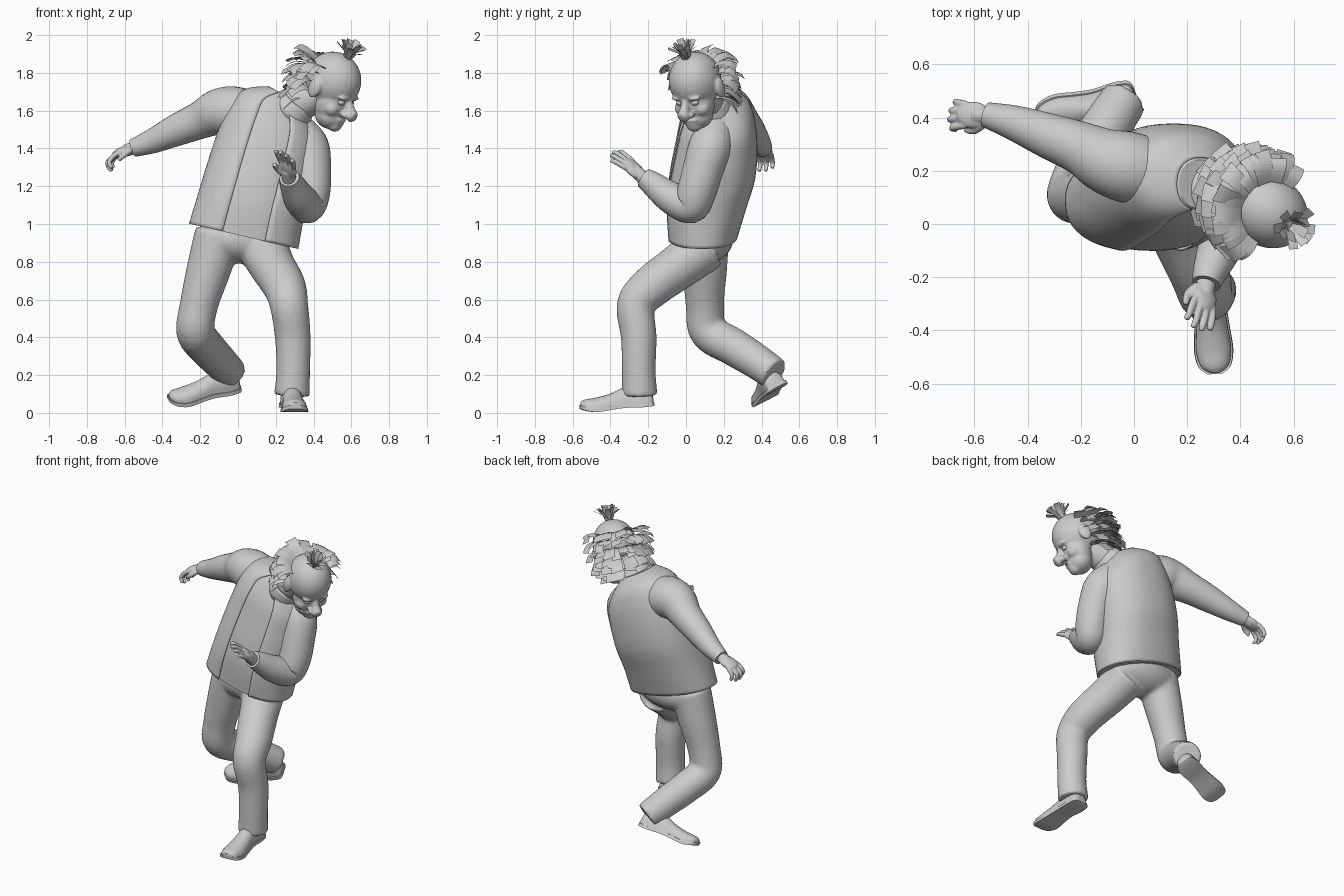
import bpy, bmesh, random
from math import sin, cos, radians, pi
from mathutils import Vector as V, Matrix

if "Cube" in bpy.data.objects:
    bpy.data.objects.remove(bpy.data.objects["Cube"])

random.seed(4)
I = Matrix.Identity(4)


def finish(name, bm):
    bmesh.ops.recalc_face_normals(bm, faces=bm.faces)
    for f in bm.faces:
        f.smooth = True
    me = bpy.data.meshes.new(name)
    bm.to_mesh(me)
    bm.free()
    ob = bpy.data.objects.new(name, me)
    bpy.context.collection.objects.link(ob)
    return ob


def spline(pts, n=6):
    """Catmull-Rom through tuples of any length."""
    out = []
    for i in range(len(pts) - 1):
        a, b, c, d = (pts[max(i - 1, 0)], pts[i], pts[i + 1], pts[min(i + 2, len(pts) - 1)])
        for k in range(n):
            t = k / n
            out.append(tuple(.5 * (2 * q + (r - p) * t + (2 * p - 5 * q + 4 * r - s) * t * t
                                   + (3 * q - p - 3 * r + s) * t ** 3) for p, q, r, s in zip(a, b, c, d)))
    return out + [tuple(pts[-1])]


def loft(name, rings, closed=True, caps=True):
    bm = bmesh.new()
    vs = [[bm.verts.new(p) for p in r] for r in rings]
    n = len(vs[0])
    for a, b in zip(vs, vs[1:]):
        for i in range(n if closed else n - 1):
            j = (i + 1) % n
            bm.faces.new((a[i], a[j], b[j], b[i]))
    if caps:
        for r in (vs[0], vs[-1]):
            for e in bm.faces.new(r).edges:
                e.smooth = False
    return finish(name, bm)


def tube(name, pts, sides=20, n=6, M=I):
    """Round tube through (x, y, z, radius) points."""
    p = spline(pts, n)
    c = [M @ V(q[:3]) for q in p]
    rings, axis, last = [], None, None
    for i, q in enumerate(p):
        t = (c[min(i + 1, len(c) - 1)] - c[max(i - 1, 0)]).normalized()
        axis = t.orthogonal().normalized() if axis is None else last.rotation_difference(t) @ axis
        last, side = t, t.cross(axis)
        r = q[3] * M.median_scale
        rings.append([c[i] + r * (axis * cos(2 * pi * k / sides) + side * sin(2 * pi * k / sides))
                      for k in range(sides)])
    return loft(name, rings)


def ball(name, c, r, M=I):
    bm = bmesh.new()
    bmesh.ops.create_uvsphere(bm, u_segments=28, v_segments=18, radius=1,
                              matrix=M @ Matrix.Translation(c) @ Matrix.Diagonal((*r, 1)))
    return finish(name, bm)


def fuse(name, obs, voxel, smooth=6):
    """Join parts and melt them into one smooth skin."""
    bpy.ops.object.select_all(action='DESELECT')
    for o in obs:
        o.select_set(True)
    bpy.context.view_layer.objects.active = obs[0]
    bpy.ops.object.join()
    ob = bpy.context.object
    ob.name = name
    m = ob.modifiers.new("melt", 'REMESH')
    m.mode, m.voxel_size, m.use_smooth_shade = 'VOXEL', voxel, True
    s = ob.modifiers.new("soften", 'SMOOTH')
    s.factor, s.iterations = .5, smooth


def frame(o, x, y, z):
    m = Matrix((x, y, z)).transposed().to_4x4()
    m.translation = o
    return m


# Trousers: pelvis plus a bent front leg and a trailing back leg
fuse("trousers", [
    ball("pelvis", (.02, .1, .92), (.25, .15, .13)),
    tube("back_leg", [(-.1, .1, .95, .13), (-.155, .1, .76, .118), (-.207, .1, .57, .102), (-.225, .12, .43, .102),
                      (-.17, .25, .35, .1), (-.1, .37, .275, .094), (-.035, .47, .205, .088)]),
    tube("front_leg", [(.13, .1, .88, .135), (.18, -.03, .78, .122), (.245, -.18, .67, .114), (.27, -.265, .57, .102),
                       (.29, -.25, .4, .095), (.292, -.25, .22, .09), (.285, -.245, .09, .095)])], .013, 5)

# Jacket and shirt: leaning torso rings (x, y, z, half width, half depth, tilt)
torso = spline([(.03, .085, .935, .295, .185, 13), (.07, .105, 1.1, .285, .215, 14),
                (.11, .135, 1.25, .28, .23, 16), (.15, .155, 1.4, .27, .22, 18),
                (.185, .165, 1.53, .25, .2, 22), (.205, .17, 1.63, .19, .16, 25),
                (.25, .15, 1.68, .1, .1, 28)])


def torso_rings(grow, start, stop, n):
    rings = []
    for x, y, z, w, d, t in torso:
        ring = []
        for k in range(n):
            a = radians(start + (stop - start) * k / (n - 1))
            u, v = [abs(f) ** .88 * (1 if f > 0 else -1) for f in (cos(a), sin(a))]
            u, v = u * (w + grow), v * (d + grow)
            ring.append(V((x + u * cos(radians(t)), y + v, z - u * sin(radians(t)))))
        rings.append(ring)
    return rings


jacket = loft("jacket", torso_rings(0, -70, 250, 45), closed=False, caps=False)
jacket.modifiers.new("cloth", 'SOLIDIFY').thickness = .005
jacket.modifiers["cloth"].offset = 0
loft("shirt", torso_rings(-.009, -90, 262, 45))
tube("right_sleeve", [(.14, .17, 1.5, .1), (.06, .195, 1.57, .125), (-.03, .215, 1.595, .134),
                      (-.11, .24, 1.59, .122), (-.2, .285, 1.55, .1), (-.33, .335, 1.495, .084),
                      (-.45, .38, 1.44, .066), (-.555, .41, 1.402, .048)], 28)
tube("left_sleeve", [(.3, .16, 1.5, .1), (.365, .13, 1.41, .115), (.385, .09, 1.29, .108), (.385, .055, 1.17, .103),
                     (.365, .02, 1.098, .095), (.325, -.08, 1.14, .085), (.285, -.18, 1.215, .065),
                     (.272, -.225, 1.245, .053)], 28)


# Hands: palm, curled fingers and thumb, built along d with fingers spread along s
def hand(name, wrist, d, s, curl, size, bend):
    d = V(d).normalized()
    s = (V(s) - d * d.dot(V(s))).normalized()
    M = frame(V(wrist), d, s, d.cross(s) * curl) @ Matrix.Scale(size, 4)
    parts = [ball("palm", (.055, 0, 0), (.058, .044, .022), M),
             tube("wrist", [(-.04, 0, 0, .034), (.05, 0, 0, .028)], 14, M=M),
             tube("thumb", [(.02, -.025, .005, .017), (.055, -.048, .02, .014), (.09, -.045, .035, .01)], 10, 4, M)]
    for i, l in enumerate((.9, 1.05, 1, .8)):
        y = (i - 1.5) * .023
        parts.append(tube("finger", [(.08, y, 0, .012), (.08 + .04 * l, y * 1.15, .012 * bend, .012),
                                     (.08 + (.085 - .02 * bend) * l, y * 1.25, .028 * bend, .011),
                                     (.08 + (.115 - .05 * bend) * l, y * 1.3, .056 * l * bend, .009)], 10, 4, M))
    fuse(name, parts, .005, 3)


hand("left_hand", (.27, -.228, 1.245), (-.08, -.72, .69), (.6, -.1, -.5), -1, 1.2, .45)
hand("right_hand", (-.545, .407, 1.405), (-.8, .03, -.27), (0, 1, -.1), 1, 1.15, 1.2)

# Shoes: D-shaped sections (y, half width, height, toe lift), toe along -y
SHOE = [(.1, .028, .05, .004), (.085, .053, .085, 0), (.03, .06, .11, 0), (-.05, .055, .1, .006),
        (-.12, .06, .078, .004), (-.2, .067, .068, 0), (-.26, .054, .05, .014), (-.285, .022, .026, .026)]


def shoe(name, M):
    for part, grow, flat in (("upper", 0, None), ("sole", .007, .02)):
        rings = []
        for y, w, h, lift in spline(SHOE, 4):
            top = flat or h
            base = lift + (.008 if flat is None else 0)
            rings.append([M @ V(((w + grow) * cos(2 * pi * k / 24), y * (1.02 if flat else 1),
                                 base + top * (max(sin(2 * pi * k / 24), 0) ** .7 if flat is None
                                               else (sin(2 * pi * k / 24) > .01))))
                          for k in range(24)])
        ob = loft(name + "_" + part, rings)
        ob.data.set_sharp_from_angle(angle=radians(45))


shoe("front_shoe", Matrix.Translation((.285, -.27, .026)) @ Matrix.Rotation(radians(4), 4, 'Z')
     @ Matrix.Rotation(radians(6), 4, 'X'))
toe = V((-.95, -.22, -.24)).normalized()
up = V((-.2, -.5, .84))
up = (up - toe * up.dot(toe)).normalized()
shoe("back_shoe", frame(V((-.088, .468, .112)), (-toe).cross(up), -toe, up))

# Head: modelled facing -y, then turned to the left and bowed
H = Matrix.Translation((.505, .048, 1.762)) @ Matrix.Rotation(radians(58), 4, 'Z') @ Matrix.Rotation(radians(25), 4, 'X')
head = [ball("skull", (0, 0, 0), (.134, .155, .15), H), ball("face", (0, -.05, -.11), (.105, .092, .12), H),
        ball("jaw", (0, -.06, -.175), (.088, .08, .075), H), ball("chin", (0, -.105, -.21), (.045, .04, .038), H),
        ball("upper_lip", (0, -.132, -.172), (.045, .018, .011), H),
        ball("lower_lip", (0, -.13, -.192), (.038, .018, .011), H),
        tube("nose", [(0, -.125, -.045, .02), (0, -.155, -.09, .024), (0, -.188, -.125, .034),
                      (0, -.205, -.133, .022)], 16, M=H)]
for s in (-1, 1):
    head += [ball("brow", (s * .045, -.125, -.045), (.042, .026, .014), H),
             ball("cheek", (s * .058, -.085, -.125), (.045, .045, .042), H),
             ball("nostril", (s * .028, -.16, -.13), (.02, .024, .018), H),
             ball("ear", (s * .136, .012, -.05), (.02, .038, .056), H)]
    ball("eye", (s * .046, -.119, -.074), (.023, .021, .017), H)
fuse("head", head, .007, 4)
tube("neck", [(.24, .14, 1.6, .1), (.33, .11, 1.64, .095), (.43, .075, 1.69, .085)])

# Collar: flared band round the neck
axis = V((.62, -.25, .74)).normalized()
side = V((.77, 0, -.64)).normalized()
side = (side - axis * side.dot(axis)).normalized()
C = frame(V((.28, .125, 1.6)), side, axis.cross(side), axis)
collar = loft("collar", [[C @ V((r * cos(2 * pi * k / 32), r * sin(2 * pi * k / 32), z)) for k in range(32)]
                         for r, z in ((.126, -.01), (.118, .02), (.108, .05), (.1, .07))], caps=False)
collar.modifiers.new("cloth", 'SOLIDIFY').thickness = .006


# Hair: flat curved ribbons round the back of the head, and a tuft on the crown
def ribbon(bm, pts, wide, width):
    rows = [[bm.verts.new(H @ (p + wide * width * k * (1 + .1 * i))) for k in (-.5, .5)]
            for i, p in enumerate(pts)]
    for a, b in zip(rows, rows[1:]):
        bm.faces.new((a[0], a[1], b[1], b[0]))


bm = bmesh.new()
for layer, z0 in enumerate((.06, .02, -.03, -.08, -.12)):
    first, final = 8 + 4 * layer, 174 - 9 * layer
    for k in range(17):
        a = radians(first + (final - first) * (k + random.uniform(-.3, .3)) / 16)
        out, wide = V((cos(a), sin(a), 0)), V((-sin(a), cos(a), 0))
        r = .93 * (1 - (z0 / .15) ** 2) ** .5
        p = V((.134 * r * cos(a), .155 * r * sin(a), z0))
        ln = random.uniform(.1, .135) * (.8 + .2 * sin(a))
        rise, drop = .08 - .02 * layer, random.uniform(.06, .11)
        pts = [p + out * ln * (t * 1.35 - .35 * t * t) + V((0, 0, rise * t - drop * t * t))
               for t in (0, .3, .6, .85, 1.05)]
        ribbon(bm, pts, (wide + V((0, 0, random.uniform(-.3, .3)))).normalized(), random.uniform(.04, .06))
finish("hair_fringe", bm)

bm = bmesh.new()
for k in range(16):
    a = 2.4 * k
    out, wide = V((cos(a), sin(a), 0)), V((-sin(a), cos(a), 0))
    lean, ln = .15 + .7 * (k / 16), random.uniform(.08, .115)
    pts = [V((0, -.03, .138)) + out * (.015 + ln * lean * t * t) + V((0, 0, ln * t * (1 - .3 * lean * t)))
           for t in (0, .5, 1)]
    ribbon(bm, pts, wide, .032)
finish("crown_tuft", bm)
